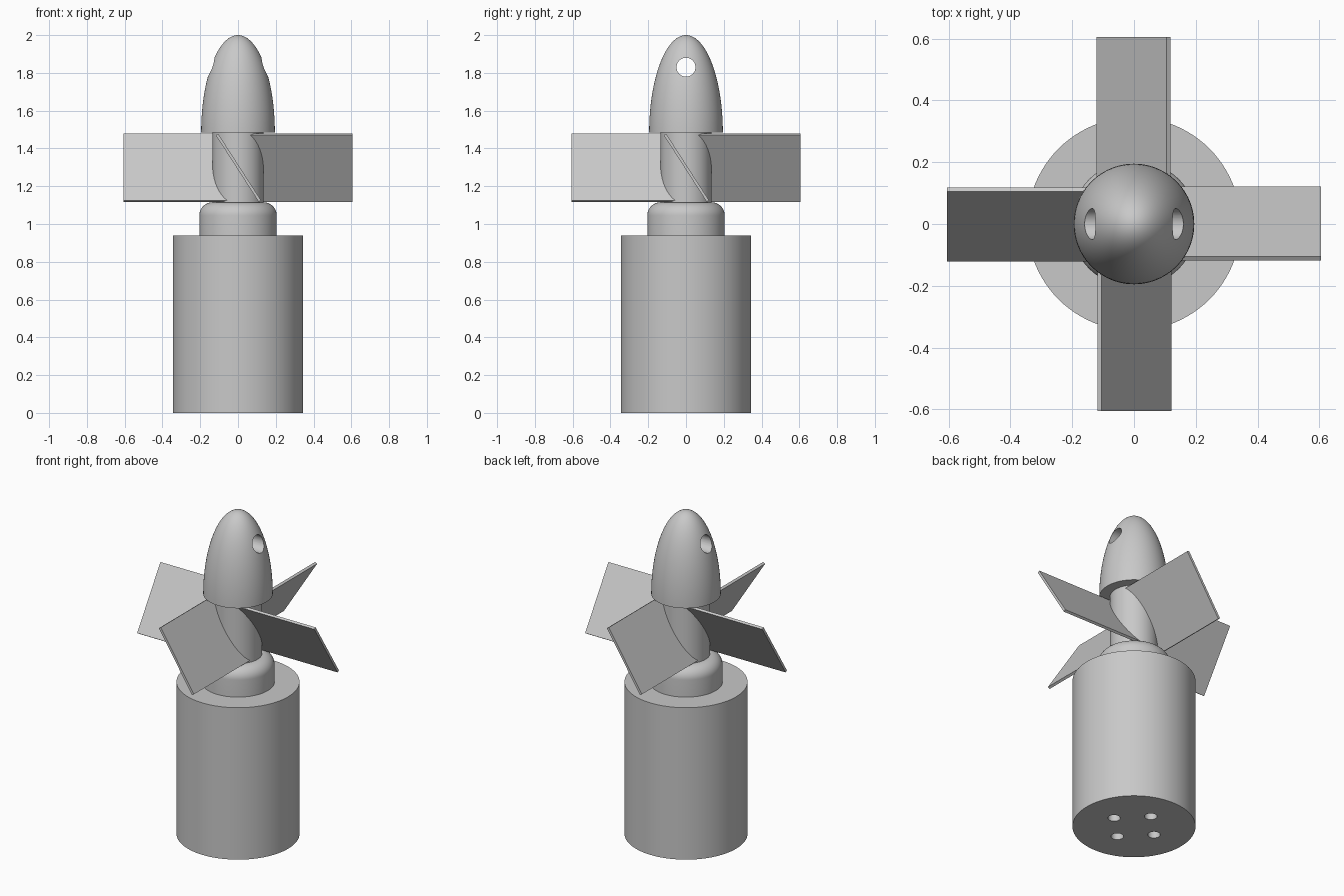
import bpy
import bmesh
from math import cos, sin, pi, radians
from mathutils import Matrix, Vector

cube = bpy.data.objects.get("Cube")
if cube:
    bpy.data.objects.remove(cube, do_unlink=True)

grey = bpy.data.materials.new("light_grey")
grey.use_nodes = True
colour = (0.58, 0.58, 0.58, 1)
grey.diffuse_color = colour
grey.node_tree.nodes["Principled BSDF"].inputs["Base Color"].default_value = colour


def add_object(name, bm):
    bmesh.ops.recalc_face_normals(bm, faces=bm.faces)
    mesh = bpy.data.meshes.new(name)
    bm.to_mesh(mesh)
    bm.free()
    mesh.materials.append(grey)
    obj = bpy.data.objects.new(name, mesh)
    bpy.context.collection.objects.link(obj)
    return obj


def activate(obj):
    bpy.ops.object.select_all(action="DESELECT")
    obj.select_set(True)
    bpy.context.view_layer.objects.active = obj


def lathe(name, profile, segments=96):
    """Revolve (radius, height) points that start and end on the z axis."""
    bm = bmesh.new()
    verts = [bm.verts.new((r, 0, z)) for r, z in profile]
    edges = [bm.edges.new(pair) for pair in zip(verts, verts[1:])]
    bmesh.ops.spin(bm, geom=verts + edges, axis=(0, 0, 1), cent=(0, 0, 0),
                   angle=2 * pi, steps=segments)
    bmesh.ops.remove_doubles(bm, verts=bm.verts, dist=0.0001)
    return add_object(name, bm)


def drill(obj, centre, radius, depth, turn=Matrix()):
    """Cut a round hole and discard the cutter."""
    bm = bmesh.new()
    bmesh.ops.create_cone(bm, cap_ends=True, segments=48, radius1=radius,
                          radius2=radius, depth=depth,
                          matrix=Matrix.Translation(centre) @ turn)
    cutter = add_object("hole_cutter", bm)
    cutter.hide_render = True
    mod = obj.modifiers.new("hole", "BOOLEAN")
    mod.operation = "DIFFERENCE"
    mod.solver = "EXACT"
    mod.object = cutter
    activate(obj)
    bpy.ops.object.modifier_apply(modifier=mod.name)
    bpy.data.objects.remove(cutter, do_unlink=True)


def smooth(obj):
    activate(obj)
    bpy.ops.object.shade_smooth_by_angle(angle=radians(30))


# Motor body with four screw holes underneath
body = lathe("motor_body", [(0, 0), (0.345, 0), (0.345, 0.94), (0, 0.94)])
for i in range(4):
    a = i * pi / 2
    drill(body, Vector((0.146 * cos(a), 0.146 * sin(a), 0)), 0.035, 0.4)
smooth(body)

# Collar with a rounded shoulder
shoulder = [(0.135 + 0.07 * cos(i * pi / 24), 1.045 + 0.07 * sin(i * pi / 24))
            for i in range(13)]
smooth(lathe("collar", [(0, 0.94), (0.205, 0.94)] + shoulder + [(0, 1.115)]))

# Propeller hub
smooth(lathe("hub", [(0, 1.11), (0.135, 1.11), (0.135, 1.49), (0, 1.49)]))

# Pointed nose cone with a cross hole
dome = [(0.195 * cos(i * pi / 64), 1.485 + 0.515 * sin(i * pi / 64))
        for i in range(32)]
nose = lathe("nose_cone", [(0, 1.485)] + dome + [(0, 2)])
drill(nose, Vector((0, 0, 1.83)), 0.05, 0.8, Matrix.Rotation(pi / 2, 4, "Y"))
smooth(nose)

# Four flat pitched blades
inner, outer = 0.05, 0.605
for i, side in enumerate(("front", "left", "back", "right")):
    bm = bmesh.new()
    place = (Matrix.Rotation(i * pi / 2, 4, "Z")
             @ Matrix.Translation((0.002, -(inner + outer) / 2, 1.298))
             @ Matrix.Rotation(radians(57.2), 4, "Y")
             @ Matrix.Diagonal((0.42, outer - inner, 0.015, 1)))
    bmesh.ops.create_cube(bm, size=1, matrix=place)
    add_object(side + "_blade", bm)
